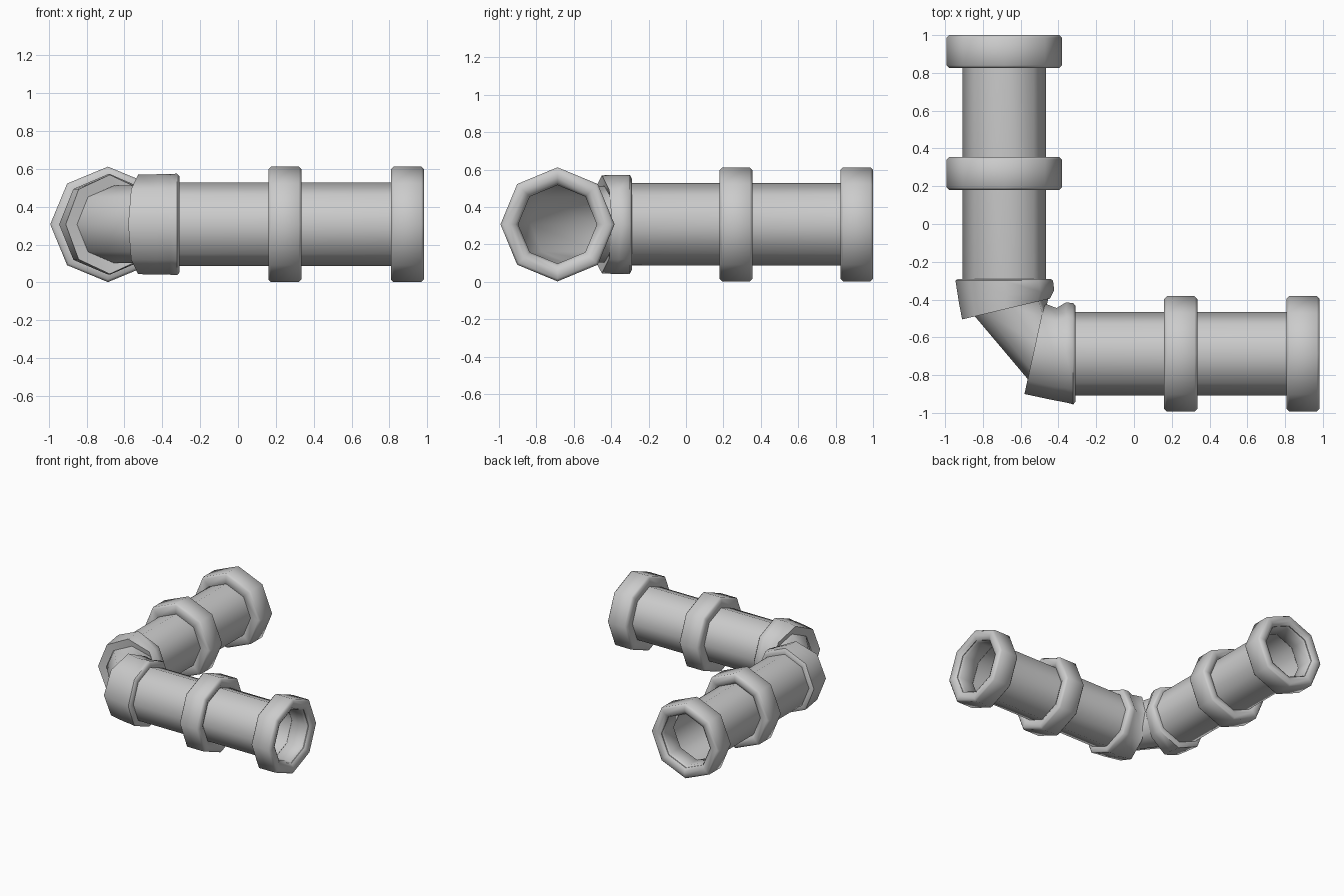
import bpy, bmesh, math
from mathutils import Vector

if "Cube" in bpy.data.objects:
    bpy.data.objects.remove(bpy.data.objects["Cube"])

C = -0.687    # axis offset of both pipe legs
Z = 0.307     # axis height
SIDES = 8


def ring_x(x, r, rz=None):
    """Ring round the leg running along x: outer point, inner point, height radius."""
    return ((x, C - r), (x, C + r), rz or r)


def ring_y(y, r, rz=None):
    """Ring round the leg running along y."""
    return ((C - r, y), (C + r, y), rz or r)


def loft(name, rings, closed=False):
    """Skin a row of octagonal rings."""
    bm = bmesh.new()
    loops = []
    for o, i, rz in rings:
        o, i = Vector((*o, Z)), Vector((*i, Z))
        c, u = (o + i) / 2, (o - i) / 2
        loops.append([bm.verts.new(c + u * math.cos(a) + Vector((0, 0, rz * math.sin(a))))
                      for a in (2 * math.pi * k / SIDES for k in range(SIDES))])
    pairs = list(zip(loops, loops[1:]))
    if closed:
        pairs.append((loops[-1], loops[0]))
    for a, b in pairs:
        for k in range(SIDES):
            n = (k + 1) % SIDES
            bm.faces.new((a[k], a[n], b[n], b[k]))
    bmesh.ops.recalc_face_normals(bm, faces=bm.faces)
    me = bpy.data.meshes.new(name)
    bm.to_mesh(me)
    bm.free()
    for p in me.polygons:
        p.use_smooth = True
    me.set_sharp_from_angle(angle=math.radians(52))
    ob = bpy.data.objects.new(name, me)
    bpy.context.collection.objects.link(ob)
    return ob


# pipe wall: y leg, diagonal middle piece, x leg
loft("pipe", [
    ring_y(0.985, 0.22), ring_y(-0.32, 0.22),
    ((-0.85, -0.48), (-0.45, -0.38), 0.205),
    ((-0.555, -0.83), (-0.465, -0.44), 0.205),
    ring_x(-0.33, 0.22), ring_x(0.965, 0.22)])


# coupling flanges, chamfered closed rings
def flange(name, ring, t0, t1):
    b, R, r = 0.014, 0.305, 0.21
    loft(name, [ring(t0, r + b), ring(t0, R - b), ring(t0 + b, R), ring(t1 - b, R),
                ring(t1, R - b), ring(t1, r + 3 * b), ring(t1 - b, r + b),
                ring(t1 - 3 * b, r), ring(t0 + b, r)], closed=True)


flange("side_end_flange", ring_x, 0.808, 0.982)
flange("side_middle_flange", ring_x, 0.16, 0.335)
flange("back_end_flange", ring_y, 0.826, 1.0)
flange("back_middle_flange", ring_y, 0.18, 0.355)

# mitred elbow collars
loft("side_elbow_collar", [
    ring_x(-0.31, 0.22), ring_x(-0.31, 0.255), ring_x(-0.322, 0.268),
    ((-0.36, -0.945), (-0.36, -0.415), 0.266),
    ((-0.43, -0.932), (-0.41, -0.445), 0.265),
    ((-0.58, -0.90), (-0.475, -0.42), 0.263),
    ((-0.555, -0.83), (-0.47, -0.445), 0.205)])
loft("back_elbow_collar", [
    ring_y(-0.29, 0.22), ring_y(-0.29, 0.245), ring_y(-0.30, 0.258, 0.265),
    ((-0.928, -0.41), (-0.422, -0.35), 0.265),
    ((-0.91, -0.505), (-0.445, -0.395), 0.262),
    ((-0.85, -0.485), (-0.455, -0.39), 0.205)])
